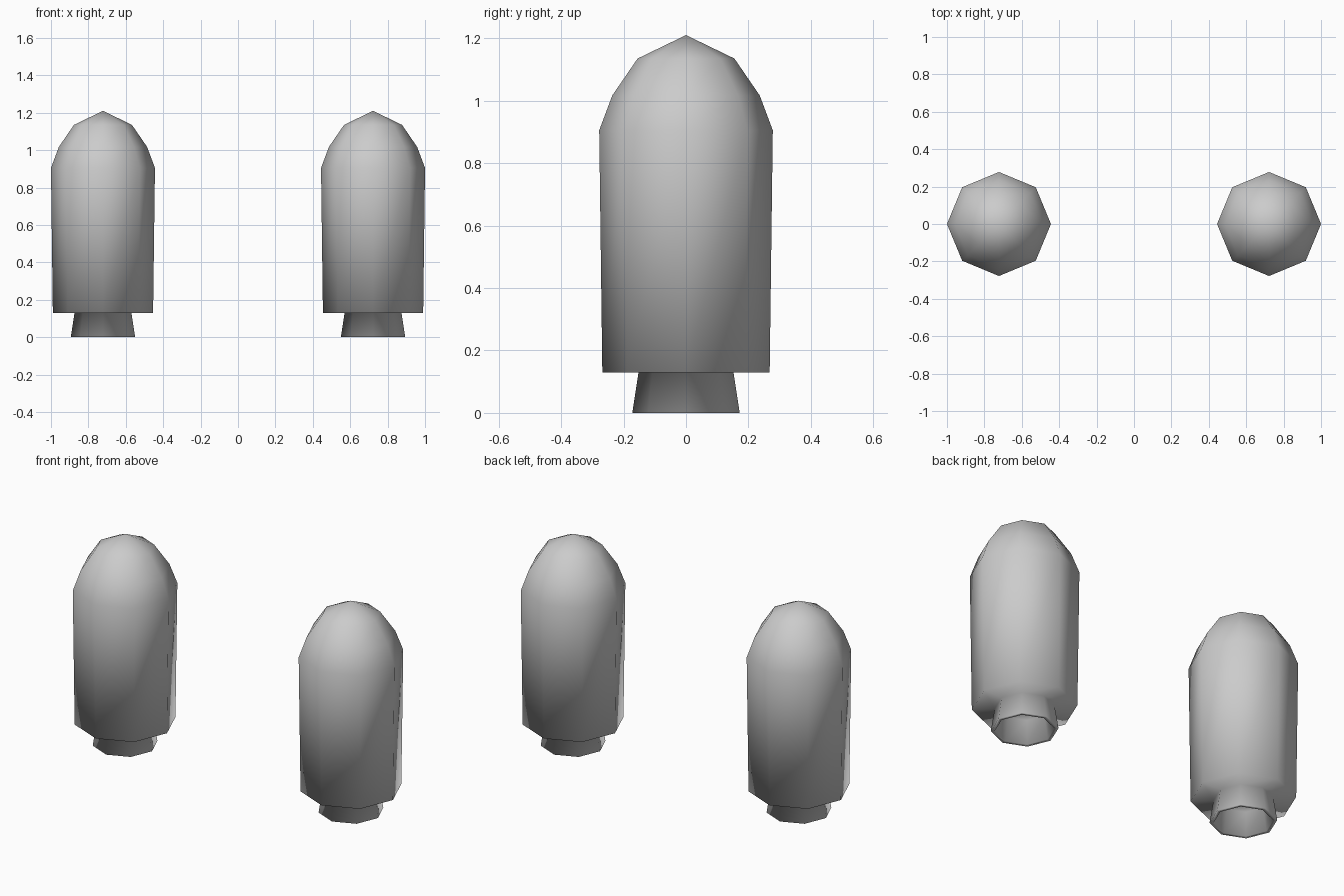
import bpy, bmesh
from math import cos, sin, tau

if "Cube" in bpy.data.objects:
    bpy.data.objects.remove(bpy.data.objects["Cube"])

SIDES = 8
OFFSET = 0.722


def lathe(name, profile, cx):
    """Revolve (radius, z) points about a vertical axis; radius 0 makes a pole."""
    bm = bmesh.new()
    rings = []
    for r, z in profile:
        if r == 0:
            rings.append([bm.verts.new((0, 0, z))] * SIDES)
        else:
            rings.append([bm.verts.new((r * cos(tau * i / SIDES), r * sin(tau * i / SIDES), z))
                          for i in range(SIDES)])
    for a, b in zip(rings, rings[1:]):
        for i in range(SIDES):
            j = (i + 1) % SIDES
            bm.faces.new(dict.fromkeys((a[i], a[j], b[j], b[i])))
    bmesh.ops.recalc_face_normals(bm, faces=bm.faces)
    for f in bm.faces:
        f.smooth = True
    mesh = bpy.data.meshes.new(name)
    bm.to_mesh(mesh)
    bm.free()
    obj = bpy.data.objects.new(name, mesh)
    obj.location.x = cx
    bpy.context.collection.objects.link(obj)
    return obj


# Hollow nozzle, flat underside, slightly flared body and rounded nose in one profile
booster = [(0, 0.13), (0.13, 0.13), (0.152, 0), (0.172, 0), (0.152, 0.13),
           (0.268, 0.13), (0.278, 0.905), (0.236, 1.017), (0.155, 1.135), (0, 1.21)]

for side, sign in (("left", -1), ("right", 1)):
    lathe(side + "_booster", booster, sign * OFFSET)
